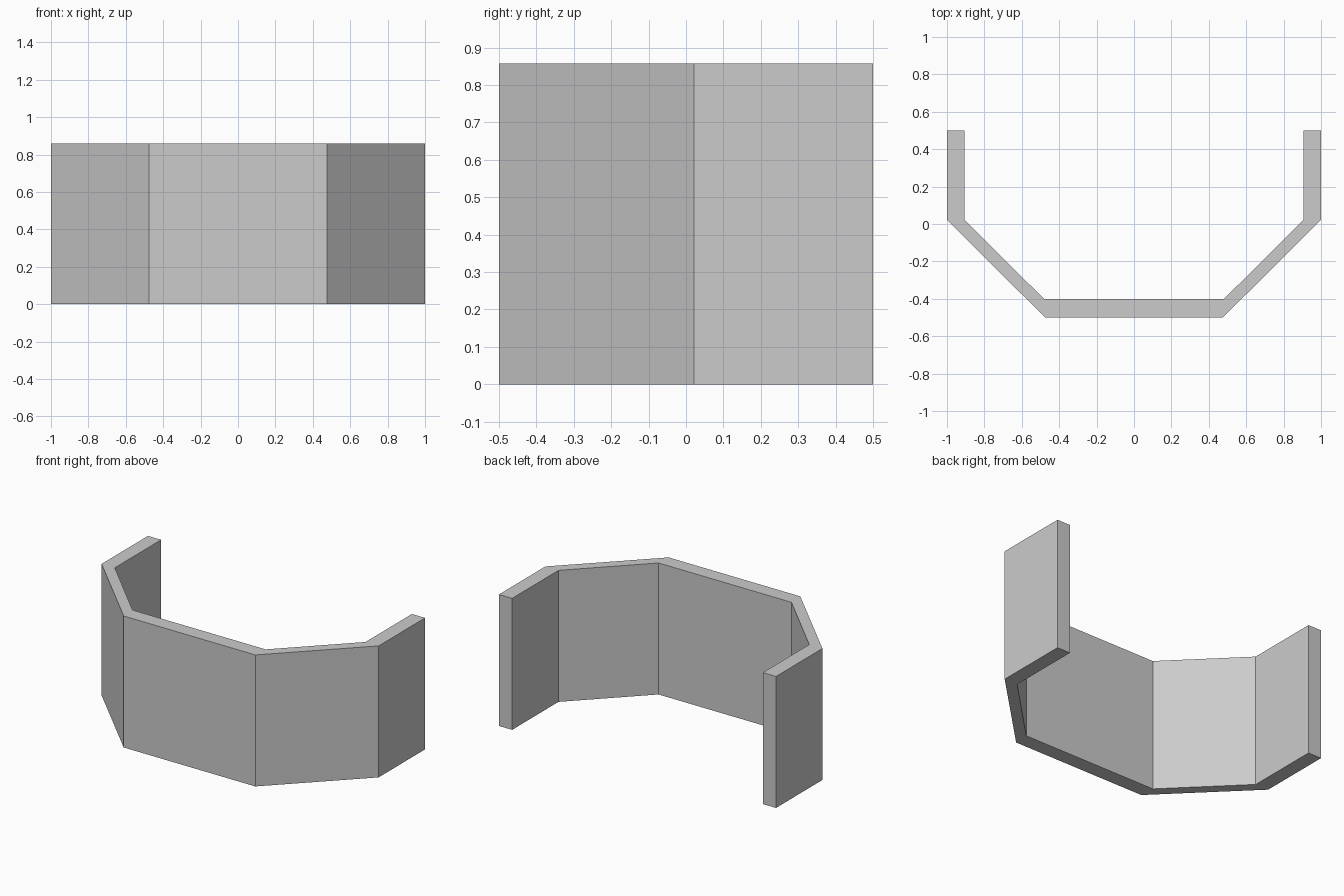
import bpy
import bmesh

HEIGHT = 0.858

cube = bpy.data.objects.get("Cube")
if cube:
    bpy.data.objects.remove(cube, do_unlink=True)

# Plain grey for the whole wall
grey = bpy.data.materials.new("light_grey")
grey.use_nodes = True
colour = (0.6, 0.6, 0.6, 1.0)
grey.diffuse_color = colour
grey.node_tree.nodes["Principled BSDF"].inputs["Base Color"].default_value = colour

# Left half of the plan: outer and inner corners, from the back end to the front
outer = [(1.0, 0.5), (1.0, 0.022), (0.475, -0.5)]
inner = [(0.905, 0.5), (0.905, 0.022), (0.48, -0.402)]


def mirrored(points):
    """Continue a half outline across x = 0."""
    return points + [(-x, y) for x, y in reversed(points)]


# Five-sided open wall: one mitred floor strip, extruded upwards
bm = bmesh.new()
rows = [[bm.verts.new((x, y, 0)) for x, y in mirrored(side)] for side in (outer, inner)]
out, inn = rows
for i in range(len(out) - 1):
    bm.faces.new((out[i], inn[i], inn[i + 1], out[i + 1]))
top = bmesh.ops.extrude_face_region(bm, geom=bm.faces[:])
top_verts = [g for g in top["geom"] if isinstance(g, bmesh.types.BMVert)]
bmesh.ops.translate(bm, vec=(0, 0, HEIGHT), verts=top_verts)
bmesh.ops.recalc_face_normals(bm, faces=bm.faces[:])

mesh = bpy.data.meshes.new("angled_wall")
bm.to_mesh(mesh)
bm.free()
mesh.materials.append(grey)
wall = bpy.data.objects.new("angled_wall", mesh)
bpy.context.collection.objects.link(wall)
